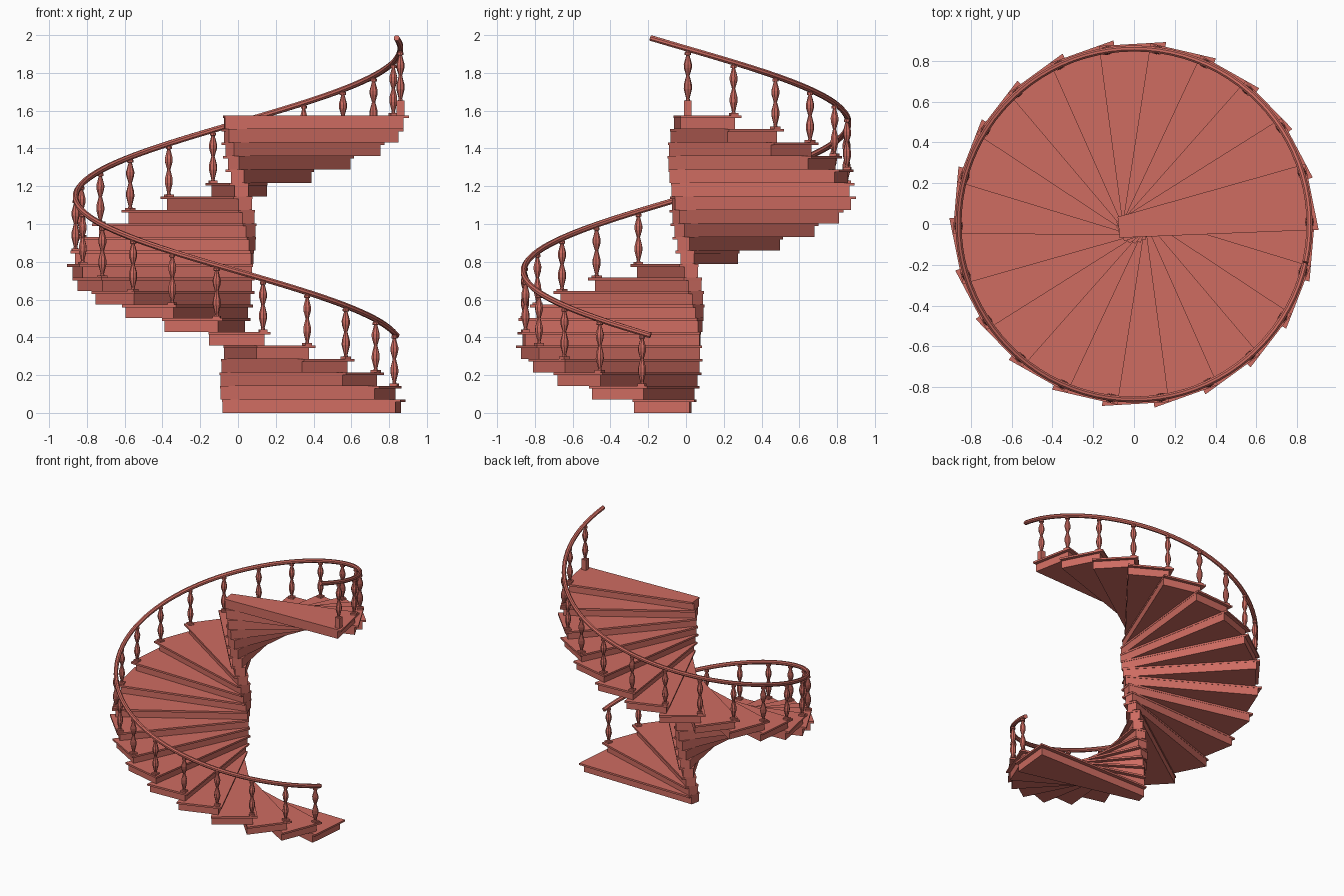
import bpy, bmesh
from math import sin, cos, pi, radians
from mathutils import Matrix, Vector

if "Cube" in bpy.data.objects:
    bpy.data.objects.remove(bpy.data.objects["Cube"])

STEPS = 22
RISE = 1.575 / STEPS
TURN = 2 * pi / STEPS
RAIL_R = 0.86

mat = bpy.data.materials.new("red_clay")
mat.diffuse_color = (0.62, 0.15, 0.12, 1)
mat.use_nodes = True
mat.node_tree.nodes["Principled BSDF"].inputs["Base Color"].default_value = mat.diffuse_color


def finish(name, bm):
    bmesh.ops.recalc_face_normals(bm, faces=bm.faces)
    me = bpy.data.meshes.new(name)
    bm.to_mesh(me)
    bm.free()
    me.materials.append(mat)
    ob = bpy.data.objects.new(name, me)
    bpy.context.collection.objects.link(ob)
    return ob


def loft(bm, rings, capped=True):
    vs = [[bm.verts.new(p) for p in r] for r in rings]
    n = len(vs[0])
    for a, b in zip(vs, vs[1:]):
        for i in range(n):
            bm.faces.new((a[i], a[(i + 1) % n], b[(i + 1) % n], b[i]))
    if capped:
        bm.faces.new(vs[0])
        bm.faces.new(vs[-1])


def slab(bm, outline, z0, z1, rot):
    loft(bm, [[rot @ Vector((x, y, z)) for x, y in outline] for z in (z0, z1)])


# wedge steps: riser block below, thin tread with nosing on top
tread = [(-0.086, -0.045), (0.86, -0.282), (0.888, 0.046), (-0.067, 0.056)]
block = [(-0.083, -0.043), (0.834, -0.274), (0.863, 0.018), (-0.069, 0.028)]
for k in range(STEPS):
    rot = Matrix.Rotation(-k * TURN, 3, 'Z')
    z = k * RISE
    bm = bmesh.new()
    slab(bm, block, z, z + RISE - 0.014, rot)
    slab(bm, tread, z + RISE - 0.014, z + RISE, rot)
    finish(f"step_{k + 1:02d}", bm)


# turned balusters on a square plinth
spindle = [(0.0, 0.012), (0.008, 0.009), (0.06, 0.022), (0.085, 0.021),
           (0.13, 0.009), (0.17, 0.021), (0.19, 0.022), (0.238, 0.009),
           (0.240, 0.017), (0.252, 0.017), (0.256, 0.012), (0.268, 0.012)]


def baluster(name, ang, z, plinth):
    bm = bmesh.new()
    rot = Matrix.Rotation(ang, 3, 'Z')
    h = 0.02
    sq = [(RAIL_R + x, y) for x, y in ((-h, -h), (h, -h), (h, h), (-h, h))]
    slab(bm, sq, z, z + plinth, rot)
    loft(bm, [[rot @ Vector((RAIL_R + r * cos(i * pi / 4), r * sin(i * pi / 4),
                             z + plinth + t)) for i in range(8)]
              for t, r in spindle])
    finish(name, bm)


for k in range(1, STEPS):
    baluster(f"baluster_{k:02d}", -radians(15.7) - (k - 1) * TURN,
             (k + 1) * RISE, 0.012)
# last post on the landing, with a taller plinth
baluster("landing_baluster", -radians(15.7) - 21 * TURN, STEPS * RISE, 0.08)

# helical handrail
bm = bmesh.new()
rings = []
N = 88
for j in range(N + 1):
    a = -radians(12.6) - 2 * pi * j / N
    z = 0.41 + 1.575 * j / N
    out = Vector((cos(a), sin(a), 0))
    along = Vector((sin(a), -cos(a), 1.575 / (2 * pi * RAIL_R))).normalized()
    up = along.cross(out)
    c = out * RAIL_R + Vector((0, 0, z))
    rings.append([c + 0.016 * (cos(t) * out + sin(t) * up)
                  for t in (pi / 8 + i * pi / 4 for i in range(8))])
loft(bm, rings)
finish("handrail", bm)
